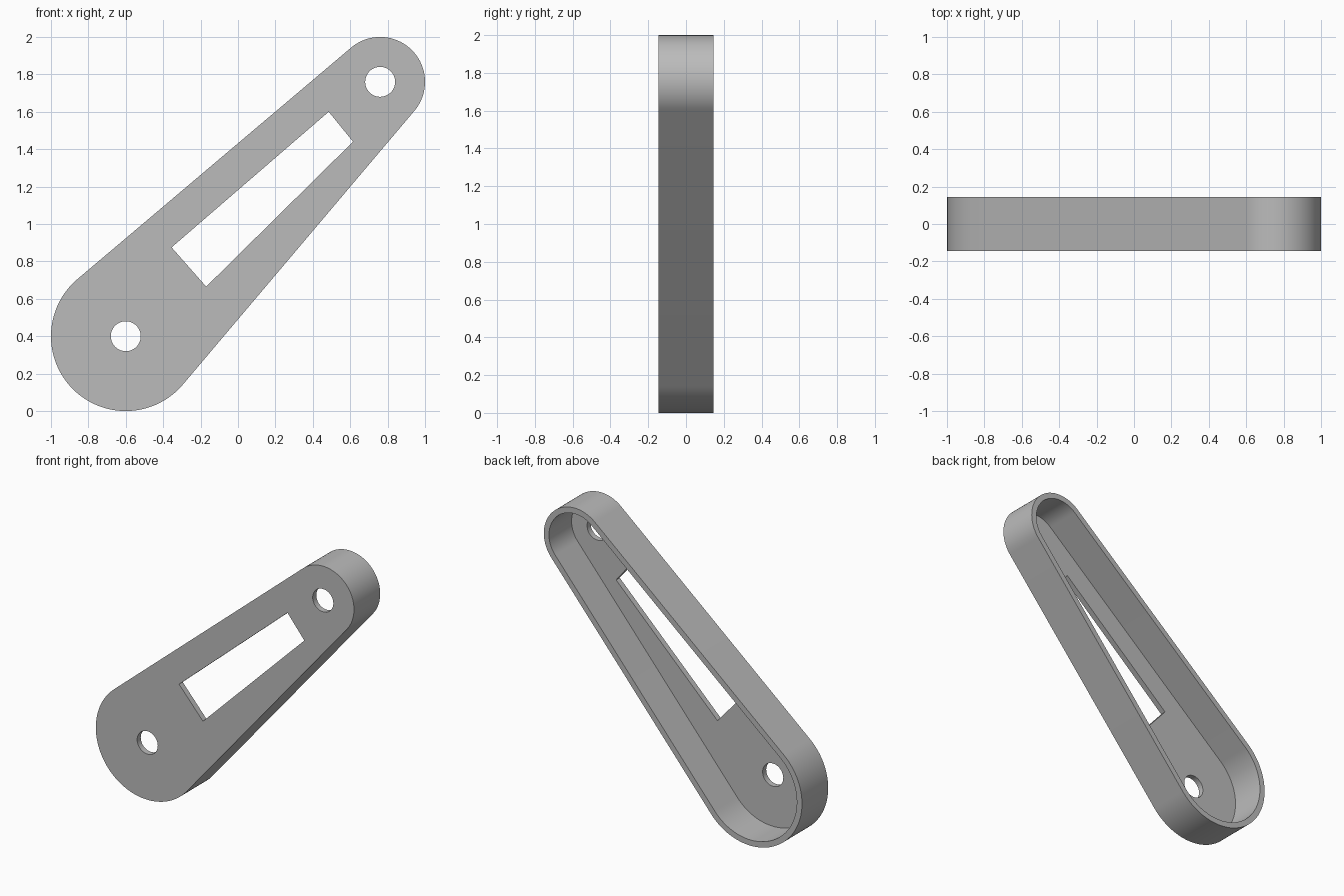
import bpy
import bmesh
import math
from mathutils import Vector

default = bpy.data.objects.get("Cube")
if default:
    bpy.data.objects.remove(default, do_unlink=True)

BIG, BIG_R = Vector((-0.6, 0.4)), 0.4
SMALL, SMALL_R = Vector((0.76, 1.76)), 0.24
HALF = 0.145      # half depth
WALL = 0.04       # rim and floor thickness
HOLE_R = 0.08
SLOT = [(-0.355, 0.875), (0.485, 1.6), (0.615, 1.44), (-0.17, 0.665)]

grey = bpy.data.materials.new("grey")
grey.use_nodes = True
grey.diffuse_color = (0.5, 0.5, 0.5, 1)
grey.node_tree.nodes["Principled BSDF"].inputs["Base Color"].default_value = (0.5, 0.5, 0.5, 1)


def arc(centre, radius, start, end, steps):
    """Points on an arc in the x-z plane."""
    angles = [start + (end - start) * i / steps for i in range(steps + 1)]
    return [centre + radius * Vector((math.cos(a), math.sin(a))) for a in angles]


def tapered_outline(inset):
    """Two arcs joined by their common tangents."""
    axis = SMALL - BIG
    heading = math.atan2(axis.y, axis.x)
    spread = math.acos((BIG_R - SMALL_R) / axis.length)
    return (arc(SMALL, SMALL_R - inset, heading - spread, heading + spread, 48)
            + arc(BIG, BIG_R - inset, heading + spread, heading + math.tau - spread, 64))


def prism(name, outline, y0, y1):
    """Extrude an x-z outline along y."""
    bm = bmesh.new()
    face = bm.faces.new([bm.verts.new((p[0], y0, p[1])) for p in outline])
    result = bmesh.ops.extrude_face_region(bm, geom=[face])
    moved = [v for v in result["geom"] if isinstance(v, bmesh.types.BMVert)]
    bmesh.ops.translate(bm, verts=moved, vec=(0, y1 - y0, 0))
    bmesh.ops.recalc_face_normals(bm, faces=bm.faces[:])
    mesh = bpy.data.meshes.new(name)
    bm.to_mesh(mesh)
    bm.free()
    mesh.materials.append(grey)
    obj = bpy.data.objects.new(name, mesh)
    bpy.context.collection.objects.link(obj)
    return obj


# Outer body of the link arm
arm = prism("link_arm", tapered_outline(0), -HALF, HALF)

# Hollow back, pivot holes and tapered slot
cutters = [prism("cavity_cutter", tapered_outline(WALL), WALL - HALF, HALF + 0.1),
           prism("slot_cutter", SLOT, -HALF - 0.1, HALF)]
for label, centre in (("lower", BIG), ("upper", SMALL)):
    circle = arc(centre, HOLE_R, 0, math.tau, 48)[:-1]
    cutters.append(prism(label + "_hole_cutter", circle, -HALF - 0.1, HALF))

bpy.ops.object.select_all(action="DESELECT")
bpy.context.view_layer.objects.active = arm
arm.select_set(True)
for cutter in cutters:
    cutter.hide_render = True
    cut = arm.modifiers.new(cutter.name, "BOOLEAN")
    cut.operation = "DIFFERENCE"
    cut.solver = "EXACT"
    cut.object = cutter
    bpy.ops.object.modifier_apply(modifier=cut.name)
    bpy.data.objects.remove(cutter, do_unlink=True)

bpy.ops.object.shade_smooth_by_angle(angle=math.radians(30))
